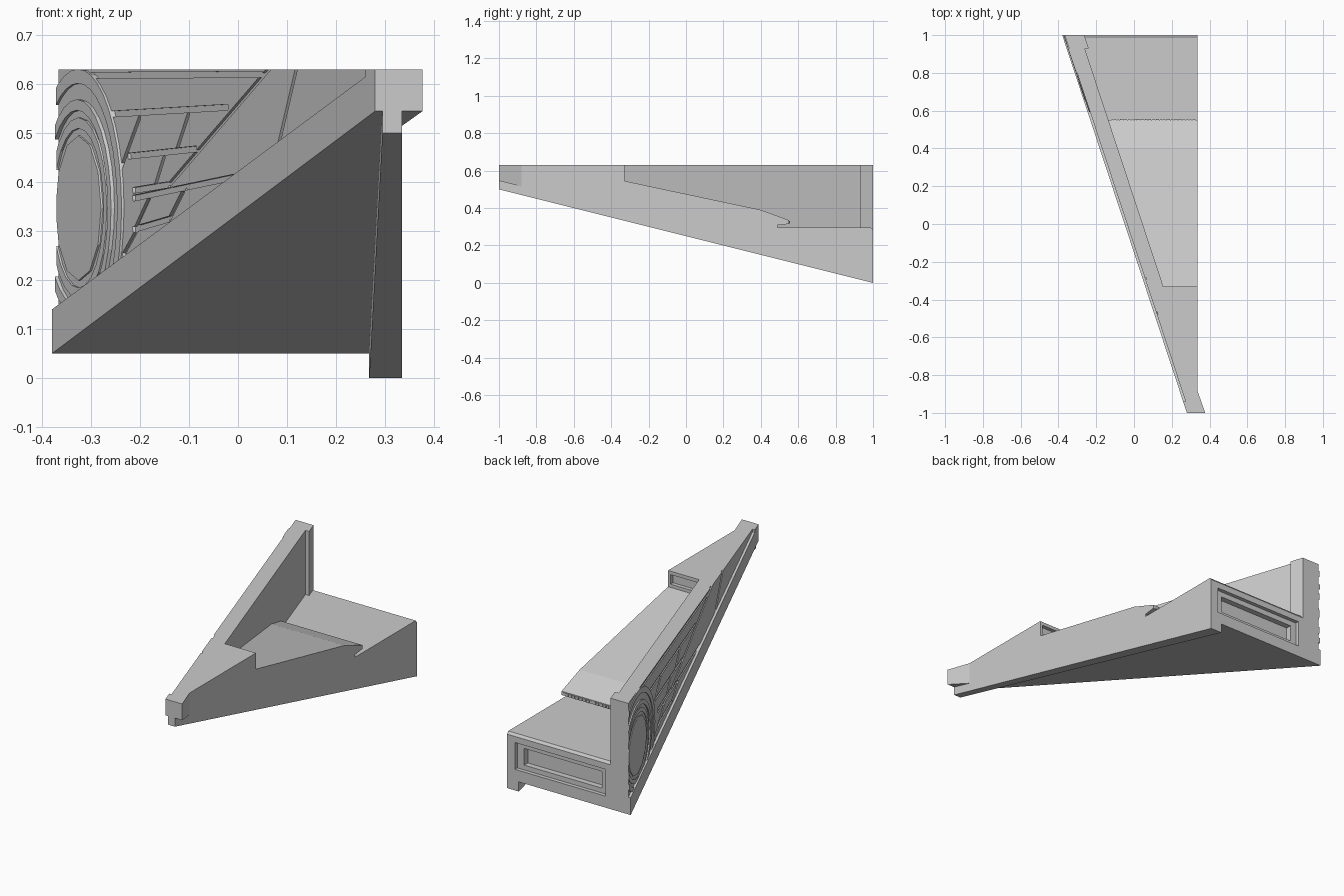
import bpy, bmesh, math, random
from mathutils import Vector

if "Cube" in bpy.data.objects:
    bpy.data.objects.remove(bpy.data.objects["Cube"])

random.seed(4)


def outer(off):
    """x of the slanted left side at a given y, moved inwards by off."""
    return lambda y: -0.05 - 0.33 * y + off


def const(x):
    return lambda y: x


def finish(bm, name):
    bmesh.ops.recalc_face_normals(bm, faces=bm.faces[:])
    me = bpy.data.meshes.new(name)
    bm.to_mesh(me)
    bm.free()
    ob = bpy.data.objects.new(name, me)
    bpy.context.collection.objects.link(ob)
    return ob


def add_prism(bm, prof, left, right):
    """Extrude a (y, z) profile between two x limits that depend on y."""
    a = [bm.verts.new((left(y), y, z)) for y, z in prof]
    b = [bm.verts.new((right(y), y, z)) for y, z in prof]
    bm.faces.new(a)
    bm.faces.new(b[::-1])
    n = len(prof)
    for i in range(n):
        j = (i + 1) % n
        bm.faces.new((a[i], b[i], b[j], a[j]))


def prism(name, prof, left, right):
    bm = bmesh.new()
    add_prism(bm, prof, left, right)
    return finish(bm, name)


def rect(y0, y1, z0, z1):
    return [(y0, z0), (y1, z0), (y1, z1), (y0, z1)]


def cut(target, cutter, self_overlap=False):
    cutter.hide_render = True
    cutter.hide_viewport = False
    cutter.display_type = 'WIRE'
    m = target.modifiers.new("cut", 'BOOLEAN')
    m.operation = 'DIFFERENCE'
    m.solver = 'EXACT'
    m.use_self = self_overlap
    m.object = cutter
    # bake the cut and drop the helper
    dg = bpy.context.evaluated_depsgraph_get()
    me = bpy.data.meshes.new_from_object(target.evaluated_get(dg))
    target.modifiers.clear()
    target.data = me
    bpy.data.objects.remove(cutter)


# Main hull: front plate, sloping ramp with undercut end, rear deck
hull = prism("hull", [(-1, .545), (-1, .63), (-.33, .63), (-.33, .545), (.4, .39),
                      (.55, .335), (.55, .315), (.49, .308), (.49, .295),
                      (.99, .295), (1, .282), (1, .05)], outer(.02), const(.335))
# Stepped window in the back face and slot under the front plate's lip
cut(hull, prism("window_outer", rect(.98, 1.05, .11, .25), const(-.235), const(.29)))
cut(hull, prism("window_inner", rect(.95, 1.05, .135, .222), const(-.2), const(.25)))
cut(hull, prism("plate_slot", rect(-.35, -.3, .562, .612), const(.17), const(.32)))

# Tall side wall, rear post, lower band
prism("side_wall", [(-.36, .42), (-.36, .63), (1, .63), (1, .06)], outer(.02), outer(.096))
prism("rear_post", rect(.93, 1, .27, .63), outer(.05), outer(.117))
prism("lower_band", [(-1, .545), (-1, .63), (1, .14), (1, .05)], outer(0), outer(.03))

# Keel and flared nose
prism("keel", [(-1, .5), (-1, .56), (1, .1), (1, 0)],
      lambda y: .2815 - .0135 * y, const(.335))
prism("nose_flare", [(-1, .545), (-1, .63), (-.88, .63), (-.88, .515)],
      const(.31), lambda y: .335 + (-.88 - y) * .35)
prism("nose_cap", [(-1, .545), (-1, .63), (-.94, .63), (-.94, .53)], outer(0), const(.32))

# Outer plating skin, cut by grooves given as (x, z) pairs seen from the front
skin = prism("side_plating", [(1, .1), (1, .63), (-.94, .63), (-.94, .59)],
             outer(.013), outer(.026))
grooves = [(-.30, .618, .05, .62), (-.26, .539, -.02, .553), (.066, .635, -.142, .393),
           (.12, .635, .08, .465), (-.2, .535, -.242, .42), (-.1, .543, -.127, .46),
           (-.225, .453, -.085, .468), (-.215, .383, -.142, .395), (-.215, .367, .0, .412),
           (-.15, .455, -.17, .39), (-.178, .375, -.21, .305), (-.215, .303, -.14, .325),
           (-.11, .385, -.14, .325), (-.235, .25, -.205, .305)]
bm = bmesh.new()
for x0, z0, x1, z1 in grooves:
    p = Vector(((-.037 - x0) / .33, z0))
    q = Vector(((-.037 - x1) / .33, z1))
    d = (q - p).normalized()
    w = Vector((-d.y, d.x)) * .006
    add_prism(bm, [tuple(v) for v in (p + w, q + w, q - w, p - w)], outer(-.01), outer(.019))
cut(skin, finish(bm, "groove_cutter"), True)


# Round emblem-free rings at the rear of the plating, clipped to the wall
def ring(name, r0, r1, n, off):
    bm = bmesh.new()

    def loop(r, o):
        pts = []
        for i in range(n):
            a = math.tau * i / n
            y = .864 + r * math.cos(a) / 1.05
            pts.append(bm.verts.new((outer(o)(y), y, .347 + r * math.sin(a))))
        return pts
    if r0 > 0:
        loops = [loop(r0, off), loop(r1, off), loop(r1, .022), loop(r0, .022)]
        pairs = [(0, 1), (1, 2), (2, 3), (3, 0)]
    else:
        loops = [loop(r1, off), loop(r1, .022)]
        pairs = [(0, 1)]
        bm.faces.new(loops[0])
        bm.faces.new(loops[1][::-1])
    for s, t in pairs:
        for i in range(n):
            j = (i + 1) % n
            bm.faces.new((loops[s][i], loops[s][j], loops[t][j], loops[t][i]))
    for co, no in (((0, 1, 0), (0, 1, 0)), ((0, 0, .63), (0, 0, 1)),
                   ((0, 0, .36), (0, -.245, -1))):
        geom = bm.verts[:] + bm.edges[:] + bm.faces[:]
        res = bmesh.ops.bisect_plane(bm, geom=geom, plane_co=co, plane_no=no,
                                     clear_outer=True)
        edges = [e for e in res['geom_cut'] if isinstance(e, bmesh.types.BMEdge)]
        if edges:
            bmesh.ops.holes_fill(bm, edges=edges, sides=0)
    finish(bm, name)


ring("outer_ring", .255, .284, 40, .008)
ring("middle_ring", .2, .222, 32, .006)
ring("inner_ring", .163, .185, 24, .009)
ring("centre_disc", 0, .148, 12, .009)

# Row of small blocks on the ramp's back edge
bm = bmesh.new()
x = -.12
while x < .315:
    w = random.uniform(.008, .018)
    add_prism(bm, rect(.545, .55 + random.uniform(.002, .007), .317, .331),
              const(x), const(x + w))
    x += w + .005
finish(bm, "ramp_edge_blocks")
